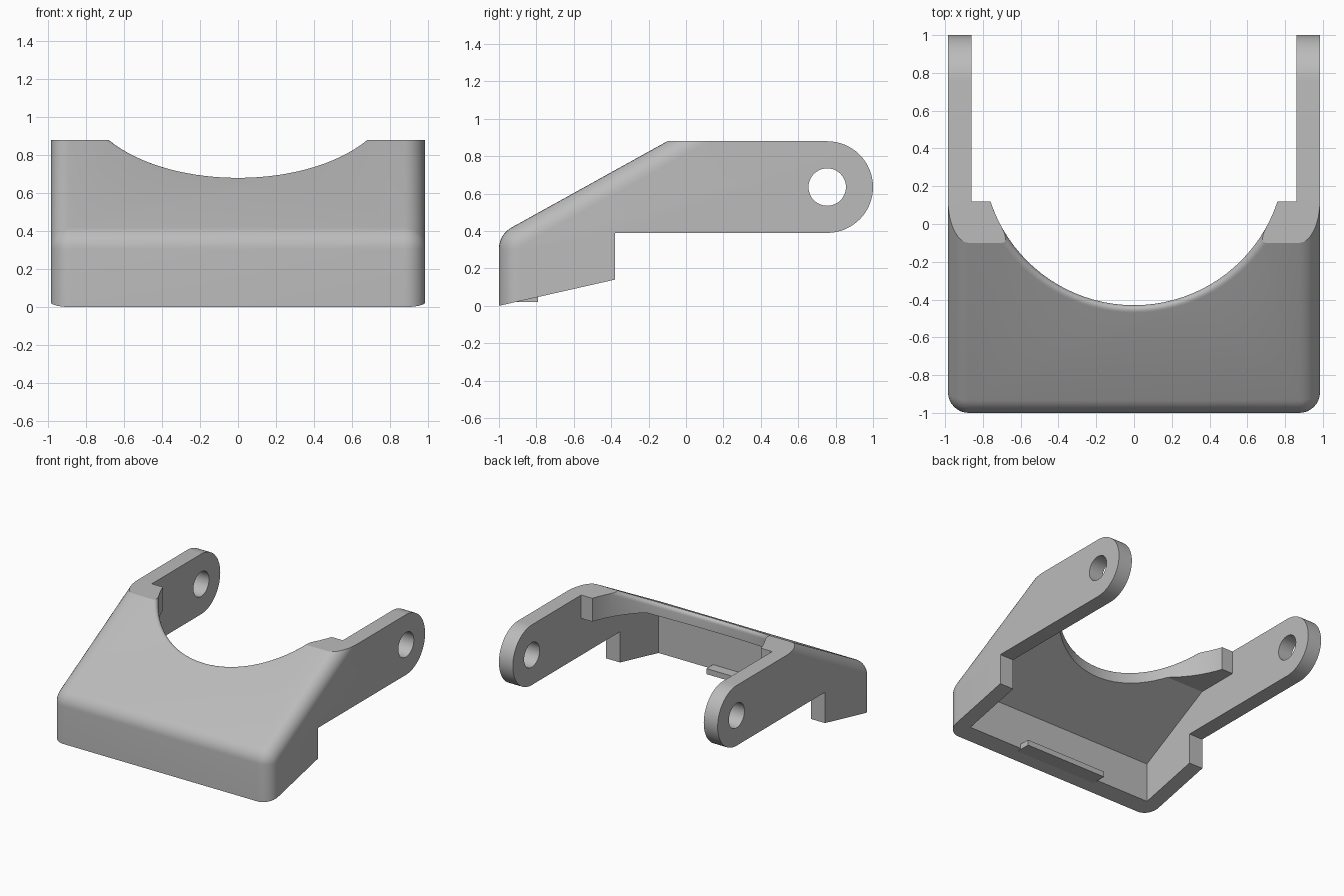
import bpy, bmesh, math

cube = bpy.data.objects.get("Cube")
if cube:
    bpy.data.objects.remove(cube, do_unlink=True)

HALF_W, INNER_W = 0.985, 0.86
TOP, PEAK_Y, SLOPE = 0.88, -0.10, 0.554
PIN = (0.755, 0.635)

grey = bpy.data.materials.new("plain_grey")
grey.use_nodes = True
COLOUR = (0.5, 0.5, 0.5, 1)
grey.diffuse_color = COLOUR
for node in grey.node_tree.nodes:
    if node.type == 'BSDF_PRINCIPLED':
        node.inputs["Base Color"].default_value = COLOUR


def arc(centre, radius, start, end, steps):
    """Points on an arc, angles in degrees."""
    angles = [math.radians(start + (end - start) * i / steps) for i in range(steps + 1)]
    return [(centre[0] + radius * math.cos(a), centre[1] + radius * math.sin(a)) for a in angles]


def prism(name, outline, low, high, axis='X'):
    """Extrude an outline: (y, z) points along X, or (x, y) points along Z."""
    bm = bmesh.new()
    rings = []
    for h in (low, high):
        rings.append([bm.verts.new((h, a, b) if axis == 'X' else (a, b, h)) for a, b in outline])
    for ring in rings:
        bm.faces.new(ring)
    n = len(outline)
    for i in range(n):
        j = (i + 1) % n
        bm.faces.new((rings[0][i], rings[0][j], rings[1][j], rings[1][i]))
    bmesh.ops.recalc_face_normals(bm, faces=bm.faces)
    mesh = bpy.data.meshes.new(name)
    bm.to_mesh(mesh)
    bm.free()
    obj = bpy.data.objects.new(name, mesh)
    bpy.context.collection.objects.link(obj)
    mesh.materials.append(grey)
    return obj


def combine(obj, cutter, operation):
    """Apply a boolean and drop the cutter."""
    cutter.hide_render = True
    mod = obj.modifiers.new("cut", 'BOOLEAN')
    mod.operation, mod.solver, mod.object = operation, 'EXACT', cutter
    graph = bpy.context.evaluated_depsgraph_get()
    result = bpy.data.meshes.new_from_object(obj.evaluated_get(graph))
    obj.modifiers.clear()
    obj.data = result
    bpy.data.objects.remove(cutter, do_unlink=True)


def round_edges(obj, test, size, segments):
    """Fillet every edge that passes the test."""
    bm = bmesh.new()
    bm.from_mesh(obj.data)
    bm.normal_update()
    edges = [e for e in bm.edges if test(e, (e.verts[0].co + e.verts[1].co) / 2)]
    bmesh.ops.bevel(bm, geom=edges, offset=size, offset_type='OFFSET', segments=segments,
                    profile=0.5, affect='EDGES', clamp_overlap=False)
    bm.to_mesh(obj.data)
    bm.free()


# Sloping hood with a rounded front, longer and taller than needed
tilt = math.degrees(math.atan(SLOPE))
radius = 0.13
front_z = TOP + SLOPE * (-1 - PEAK_Y)
drop = radius * math.tan(math.radians(90 - tilt) / 2)
nose = arc((-1 + radius, front_z - drop), radius, 180, 90 + tilt, 8)
back_y = 1.6
hood = [(-1, -0.3)] + nose + [(back_y, TOP + SLOPE * (back_y - PEAK_Y)), (back_y, -0.3)]
body = prism("bracket_body", hood, -HALF_W, HALF_W)


def side_edge(edge, mid):
    return abs(mid.x) > HALF_W - 0.01 and mid.y < 1.5 and mid.z > -0.29


round_edges(body, side_edge, 0.11, 8)

# Round opening through the top, with a softened rim
opening = arc((0, 0.37), 0.80, 180, 360, 48) + [(0.80, 2), (-0.80, 2)]
combine(body, prism("opening_cutter", opening, -1, 3, 'Z'), 'DIFFERENCE')


def rim_edge(edge, mid):
    if abs(mid.x) > 0.82 or mid.y > 1.5 or len(edge.link_faces) != 2:
        return False
    heights = sorted(abs(f.normal.z) for f in edge.link_faces)
    return heights[0] < 0.01 and abs(heights[1] - math.cos(math.radians(tilt))) < 0.01 and mid.z > 0.5


round_edges(body, rim_edge, 0.045, 8)

# Side outline: sloped foot, step and round-ended arm
side = [(-1.2, -0.045), (-0.38, 0.14), (-0.38, 0.39)]
side += arc(PIN, 0.245, -90, 90, 32) + [(-1.2, TOP)]
combine(body, prism("side_outline", side, -1.2, 1.2), 'INTERSECT')

# Hollow inside, leaving the walls, two lugs and two arms
hollow = [(-0.875, -0.5), (-0.875, 0.35), (-0.235, 0.69), (0.12, 0.69),
          (0.12, 1.3), (1.3, 1.3), (1.3, -0.5)]
combine(body, prism("hollow_cutter", hollow, -INNER_W, INNER_W), 'DIFFERENCE')

# Pin holes through both arms
holes = arc(PIN, 0.10, 0, 360, 48)[:-1]
combine(body, prism("pin_cutter", holes, -1.2, 1.2), 'DIFFERENCE')

# Small catch inside the front wall
prism("front_catch", [(-0.93, 0.02), (-0.79, 0.02), (-0.79, 0.065), (-0.93, 0.065)], -0.37, 0.37)

bpy.ops.object.select_all(action='DESELECT')
body.select_set(True)
bpy.context.view_layer.objects.active = body
bpy.ops.object.shade_smooth_by_angle(angle=math.radians(22))
